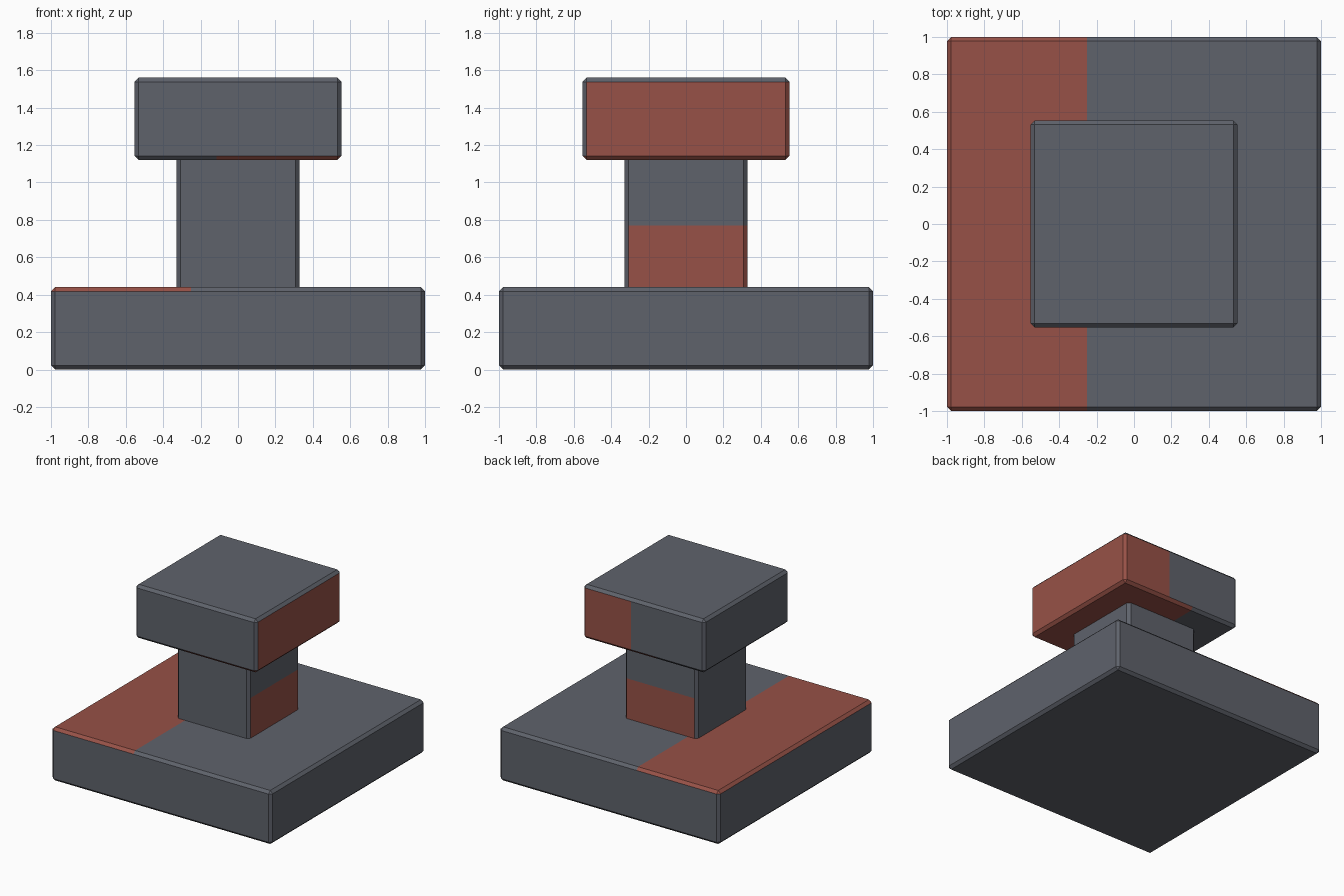
import bpy, bmesh
from mathutils import Vector

if "Cube" in bpy.data.objects:
    bpy.data.objects.remove(bpy.data.objects["Cube"])


def material(name, colour):
    m = bpy.data.materials.new(name)
    m.diffuse_color = (*colour, 1.0)
    m.use_nodes = True
    m.node_tree.nodes["Principled BSDF"].inputs["Base Color"].default_value = m.diffuse_color
    return m


slate = material("slate_grey", (0.114, 0.123, 0.148))
rust = material("rust_red", (0.310, 0.083, 0.063))


def block(name, half, z0, z1, bevel, cuts, is_red, upright_only=False):
    """Chamfered square block, split along (point, normal) planes and painted by rule."""
    bm = bmesh.new()
    bmesh.ops.create_cube(bm, size=1)
    for v in bm.verts:
        v.co = Vector((v.co.x * 2 * half, v.co.y * 2 * half,
                       z0 + (v.co.z + 0.5) * (z1 - z0)))
    edges = [e for e in bm.edges if not upright_only
             or abs(e.verts[0].co.z - e.verts[1].co.z) > 0.01]
    bmesh.ops.bevel(bm, geom=edges, offset=bevel, segments=1,
                    affect='EDGES', profile=0.5)
    for point, normal in cuts:
        geom = bm.verts[:] + bm.edges[:] + bm.faces[:]
        bmesh.ops.bisect_plane(bm, geom=geom, plane_co=point, plane_no=normal)
    bm.normal_update()
    for f in bm.faces:
        f.material_index = int(is_red(f.calc_center_median(), f.normal))
        f.smooth = False
    me = bpy.data.meshes.new(name)
    bm.to_mesh(me)
    bm.free()
    me.materials.append(slate)
    me.materials.append(rust)
    ob = bpy.data.objects.new(name, me)
    bpy.context.collection.objects.link(ob)
    return ob


# Wide base: left strip of the top (with its chamfers) is red
block("base", 1.0, 0.0, 0.44, 0.022, [((-0.25, 0, 0), (1, 0, 0))],
      lambda c, n: n.z > 0.3 and c.x < -0.25)

# Column: lower half of the right and back sides is red
block("column", 0.33, 0.43, 1.13, 0.022, [((0, 0, 0.77), (0, 0, 1))],
      lambda c, n: c.z < 0.77 and n.x + n.y > 0.9 and abs(n.z) < 0.3,
      upright_only=True)

# Cap: right side, right part of the back and right part of the underside are red
block("cap", 0.553, 1.12, 1.56, 0.022,
      [((0.115, 0, 0), (1, 0, 0)), ((-0.115, 0, 0), (1, 0, 0))],
      lambda c, n: (n.z < -0.3 and c.x > -0.115)
      or (abs(n.z) < 0.3 and (n.x > 0.9 or n.x + n.y > 0.9 and c.x > 0.115)))
